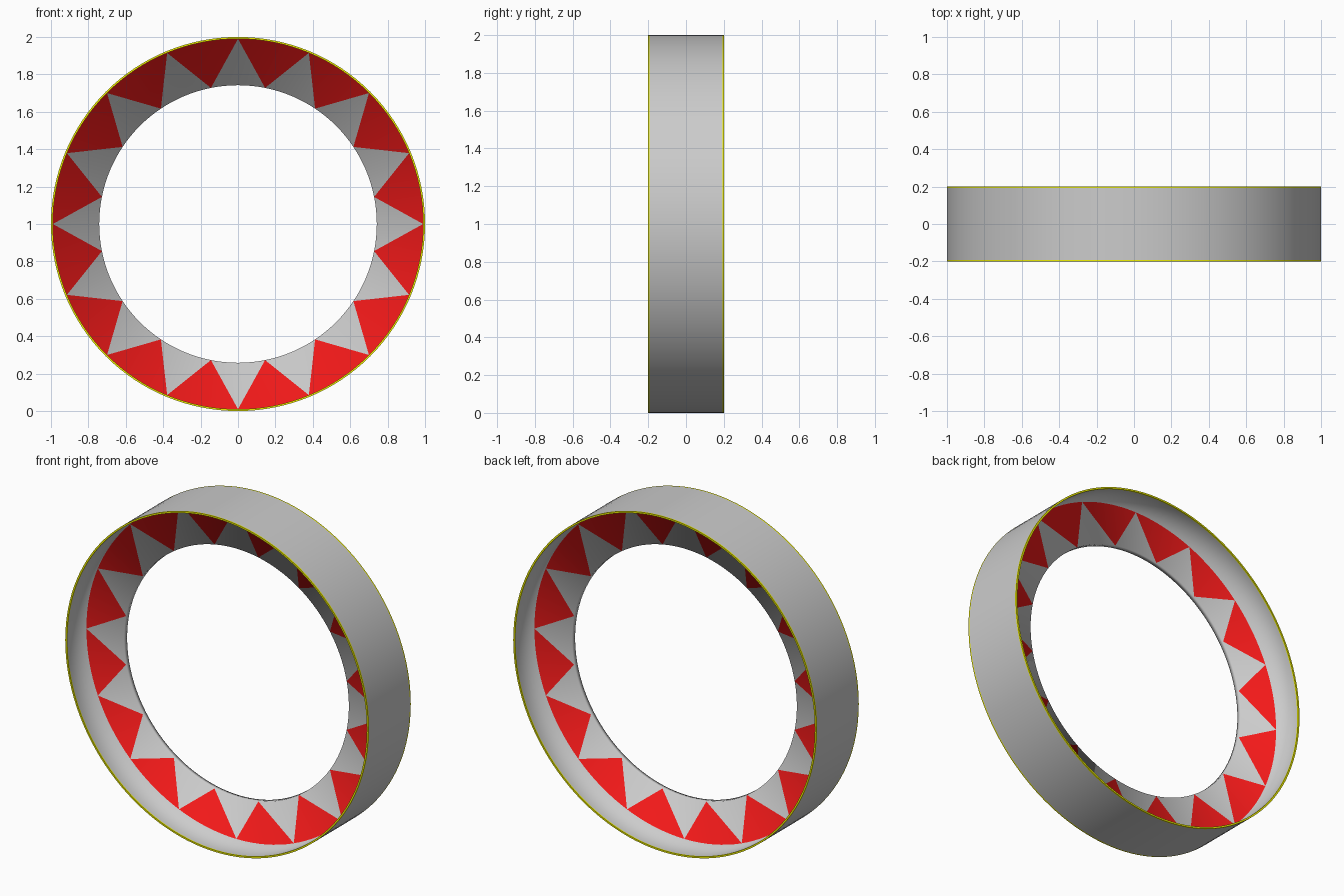
import bpy, bmesh, math

if "Cube" in bpy.data.objects:
    bpy.data.objects.remove(bpy.data.objects["Cube"])

N, TEETH = 128, 16
STEP = N // TEETH
R, WALL, HOLE = 1.0, 0.99, 0.742     # outer, inner wall and hole radii
H, LIP, F = 0.2, 0.192, 0.015        # half depth, start of yellow lip, half flange thickness


def material(name, color):
    m = bpy.data.materials.new(name)
    m.diffuse_color = color
    m.use_nodes = True
    m.node_tree.nodes["Principled BSDF"].inputs["Base Color"].default_value = m.diffuse_color
    return m


mesh = bpy.data.meshes.new("banded_ring")
ring = bpy.data.objects.new("banded_ring", mesh)
bpy.context.collection.objects.link(ring)
for m in (material("grey", (0.8, 0.8, 0.8, 1)),
          material("red", (0.9, 0.01, 0.01, 1)),
          material("yellow", (0.9, 0.9, 0.0, 1))):
    mesh.materials.append(m)

bm = bmesh.new()


def circle(r, y):
    return [bm.verts.new((r * math.cos(2 * math.pi * i / N), y,
                          1 + r * math.sin(2 * math.pi * i / N))) for i in range(N)]


def face(verts, mat):
    f = bm.faces.new(verts)
    f.material_index = mat
    f.smooth = True


def bridge(a, b, mat):
    for i in range(N):
        j = (i + 1) % N
        face((a[i], a[j], b[j], b[i]), mat)


# outer wall with yellow lips and inner wall, from front flange edge to back flange edge
profile = [(WALL, -F), (WALL, -LIP), (WALL, -H), (R, -H), (R, -LIP),
           (R, LIP), (R, H), (WALL, H), (WALL, LIP), (WALL, F)]
loops = [circle(*p) for p in profile]
for k in range(len(loops) - 1):
    bridge(loops[k], loops[k + 1], 0 if k in (0, 4, 8) else 2)

# rim of the central hole
hole_front, hole_back = circle(HOLE, -F), circle(HOLE, F)
bridge(hole_front, hole_back, 0)

# flange faces: alternating red and grey triangles as fans
half = STEP // 2
for outer, inner in ((loops[0], hole_front), (loops[-1], hole_back)):
    for t in range(TEETH):
        s = t * STEP
        for i in range(STEP):
            a, b = (s + i) % N, (s + i + 1) % N
            face((inner[s + half], outer[a], outer[b]), 1)
            a, b = (s - half + i) % N, (s - half + i + 1) % N
            face((outer[s], inner[a], inner[b]), 0)

bmesh.ops.recalc_face_normals(bm, faces=bm.faces[:])

# crisp edges around the lips, flange left softly shaded
for e in bm.edges:
    if abs(e.verts[0].co.y) > 0.1 and e.calc_face_angle(0) > 0.6:
        e.smooth = False
bm.to_mesh(mesh)
bm.free()
